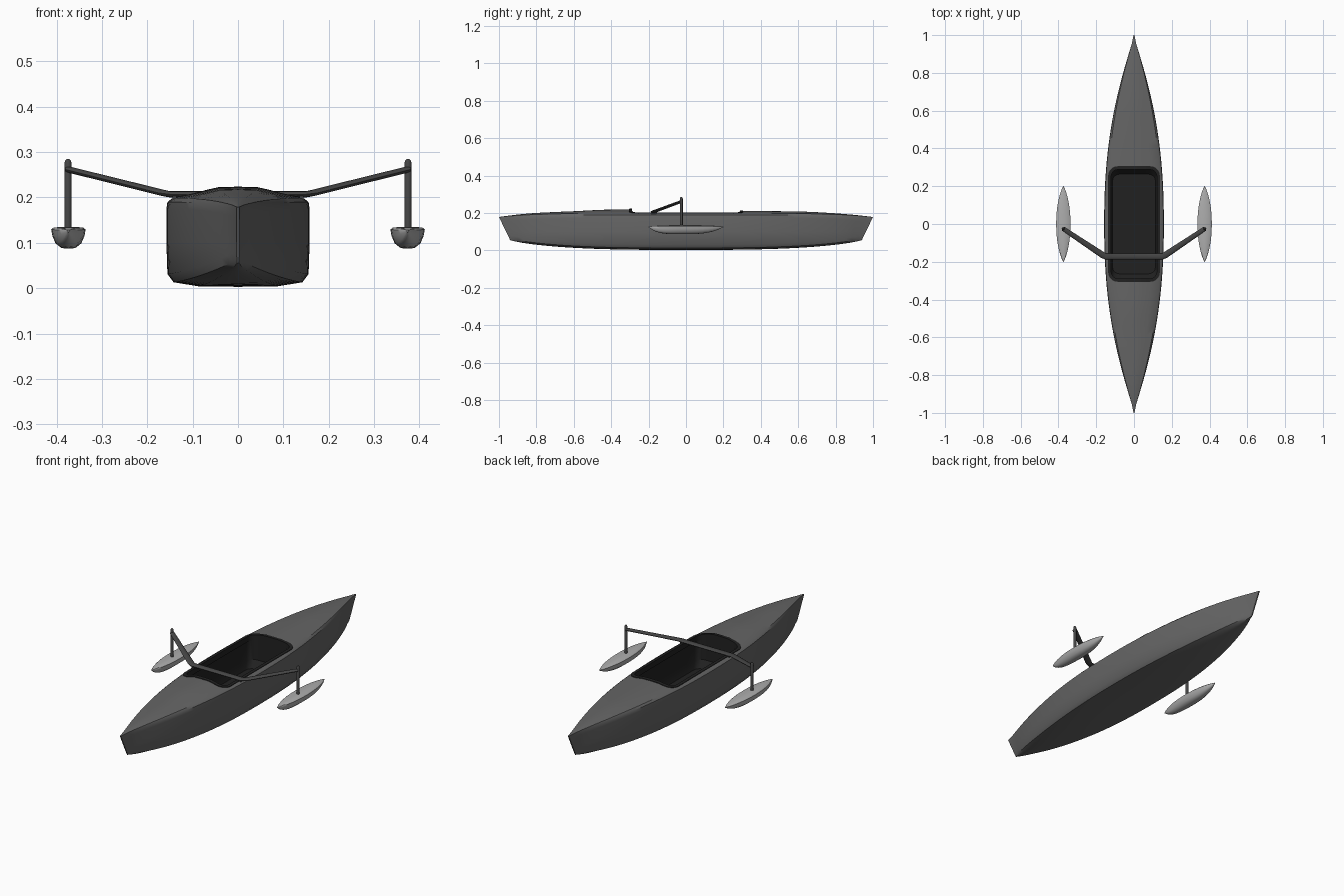
import bpy, bmesh, math
from mathutils import Vector

if "Cube" in bpy.data.objects:
    bpy.data.objects.remove(bpy.data.objects["Cube"])


def material(name, v):
    m = bpy.data.materials.new(name)
    m.diffuse_color = (v, v, v, 1)
    m.use_nodes = True
    m.node_tree.nodes["Principled BSDF"].inputs["Base Color"].default_value = m.diffuse_color
    return m


GREY = material("hull_grey", 0.13)
BLACK = material("cockpit_black", 0.015)
DARK = material("frame_dark", 0.06)
LIGHT = material("float_light", 0.42)


def loft(name, rings, mat, closed=False, angle=35):
    """Skin a list of equal-length point rings; cap the ends unless closed."""
    bm = bmesh.new()
    vs = [[bm.verts.new(p) for p in r] for r in rings]
    n = len(rings[0])
    for i in range(len(vs) if closed else len(vs) - 1):
        a, b = vs[i], vs[(i + 1) % len(vs)]
        for j in range(n):
            k = (j + 1) % n
            bm.faces.new((a[j], a[k], b[k], b[j]))
    if not closed:
        bm.faces.new(vs[0])
        bm.faces.new(vs[-1])
    bmesh.ops.recalc_face_normals(bm, faces=bm.faces)
    me = bpy.data.meshes.new(name)
    bm.to_mesh(me)
    bm.free()
    me.materials.append(mat)
    ob = bpy.data.objects.new(name, me)
    bpy.context.collection.objects.link(ob)
    smooth(ob, angle)
    return ob


def smooth(ob, angle):
    bpy.ops.object.select_all(action='DESELECT')
    ob.select_set(True)
    bpy.context.view_layer.objects.active = ob
    bpy.ops.object.shade_smooth_by_angle(angle=math.radians(angle))


def lerp_table(t, x):
    for (x0, v0), (x1, v1) in zip(t, t[1:]):
        if x <= x1:
            return v0 + (v1 - v0) * max(0, x - x0) / (x1 - x0)
    return t[-1][1]


# Hull shape functions along y
def width(y):
    return max(0.003, 0.158 * max(0, 1 - abs(y) ** 2.3) ** 1.1)


def sheer(y):
    return 0.199 - 0.02 * abs(y) ** 5


def crown(y):
    return lerp_table([(-1, 0), (-0.85, 0.007), (-0.6, 0.012), (-0.45, 0.019), (-0.3, 0.021),
                       (0.3, 0.012), (0.62, 0.011), (0.7, 0.009), (1, 0)], y)


def deck(x, y):
    f = lerp_table([(0, 1), (0.32, 0.95), (0.6, 0.45), (0.9, 0)], abs(x) / width(y))
    return sheer(y) + crown(y) * f


def hull_ring(s):
    w, zs = width(s), sheer(s)
    zk = 0.003 + 0.052 * abs(s) ** 3
    half = [(f * w, deck(f * w, s)) for f in (0, 0.3, 0.6, 0.91)]
    half += [(0.985 * w, zs - 0.009), (w, zs - 0.024), (w, 0.1), (0.985 * w, zk + 0.028),
             (0.9 * w, zk + 0.01), (0.55 * w, zk + 0.001), (0, zk)]
    full = half + [(-x, z) for x, z in half[-2:0:-1]]
    # raked stems at both ends
    rake = 0.06 * abs(s) ** 8 * math.copysign(1, s)
    return [(x, s - rake * (1 - (z - zk) / (zs - zk)), z) for x, z in full]


hull = loft("hull", [hull_ring(-1 + i / 24) for i in range(49)], GREY)


def rounded_rect(hx, hy, r, n=5, m=8):
    pts = []
    for k, (sx, sy) in enumerate([(1, 1), (-1, 1), (-1, -1), (1, -1)]):
        for i in range(n + 1):
            a = math.pi / 2 * (k + i / n)
            pts.append((sx * (hx - r) + r * math.cos(a), sy * (hy - r) + r * math.sin(a)))
    out = []
    for i, p in enumerate(pts):
        q = pts[(i + 1) % len(pts)]
        steps = m if math.dist(p, q) > 0.1 else 1
        out += [(p[0] + (q[0] - p[0]) * j / steps, p[1] + (q[1] - p[1]) * j / steps) for j in range(steps)]
    return out


# Cockpit opening cut into the hull
inner = rounded_rect(0.126, 0.293, 0.04)
cutter = loft("cockpit_cutter", [[(x * s, y * s, z) for x, y in inner]
                                 for s, z in ((0.9, 0.035), (1, 0.07), (1, 0.3))], BLACK)
cutter.hide_render = True
hull.data.materials.append(BLACK)
mod = hull.modifiers.new("cockpit", 'BOOLEAN')
mod.operation = 'DIFFERENCE'
mod.solver = 'EXACT'
mod.material_mode = 'TRANSFER'
mod.object = cutter
bpy.context.view_layer.objects.active = hull
bpy.ops.object.modifier_apply(modifier=mod.name)
bpy.data.objects.remove(cutter)
smooth(hull, 35)

# Cockpit rim following the crowned deck
outer = rounded_rect(0.137, 0.306, 0.05)
inner = rounded_rect(0.121, 0.288, 0.036)
rings = []
for (ox, oy), (ix, iy) in zip(outer, inner):
    z = deck(ox, oy)
    rings.append([(ox, oy, z - 0.006), (ox, oy, z + 0.003), (ix, iy, z + 0.004), (ix, iy, z - 0.025)])
loft("cockpit_rim", rings, BLACK, closed=True)

# Cross beam: flat oval tube swept along a bent path
path = [Vector(p) for p in ((-0.375, -0.025, 0.262), (-0.165, -0.165, 0.21), (-0.15, -0.172, 0.207),
                            (0.15, -0.172, 0.207), (0.165, -0.165, 0.21), (0.375, -0.025, 0.262))]
rings = []
for i, p in enumerate(path):
    d = path[min(i + 1, len(path) - 1)] - path[max(i - 1, 0)]
    side = Vector((-d.y, d.x, 0)).normalized()
    up = d.cross(side).normalized()
    hw = 0.012 if i in (0, len(path) - 1) else 0.017
    rings.append([p + side * hw * math.cos(a) + up * 0.007 * math.sin(a)
                  for a in (math.tau * k / 12 for k in range(12))])
loft("cross_beam", rings, DARK, angle=50)


def float_ring(cx, t):
    u = abs(t)
    w = 0.038 * max(0.02, 1 - u ** 2.1) ** 0.8
    top = 0.134 - 0.006 * u ** 3
    depth = 0.047 * max(0.06, 1 - u ** (2.6 if t > 0 else 4)) ** 0.8
    sec = [(0, 0.03), (0.85, 0), (1, -0.1), (0.93, -0.4), (0.75, -0.75), (0.4, -0.97), (0, -1)]
    sec += [(-x, z) for x, z in sec[-2:0:-1]]
    return [(cx + x * w, 0.2 * t, top + z * depth) for x, z in sec]


for s, label in ((-1, "left"), (1, "right")):
    # Float, its post, and the beam clamp on the deck
    loft(label + "_float", [float_ring(s * 0.374, -math.cos(math.pi * i / 20)) for i in range(21)], LIGHT, angle=45)
    post = [[(s * 0.375 + r * math.cos(math.tau * k / 12), -0.025 + r * math.sin(math.tau * k / 12), z)
             for k in range(12)]
            for r, z in ((0.008, 0.115), (0.008, 0.276), (0.006, 0.282), (0.003, 0.285))]
    loft(label + "_post", post, DARK, angle=45)
    clamp = [[(s * 0.137 + x * 0.008, -0.172 + y * 0.014, z)
              for x, y in ((-1, -1), (1, -1), (1, 1), (-1, 1))] for z in (0.192, 0.207)]
    loft(label + "_beam_clamp", clamp, DARK)
